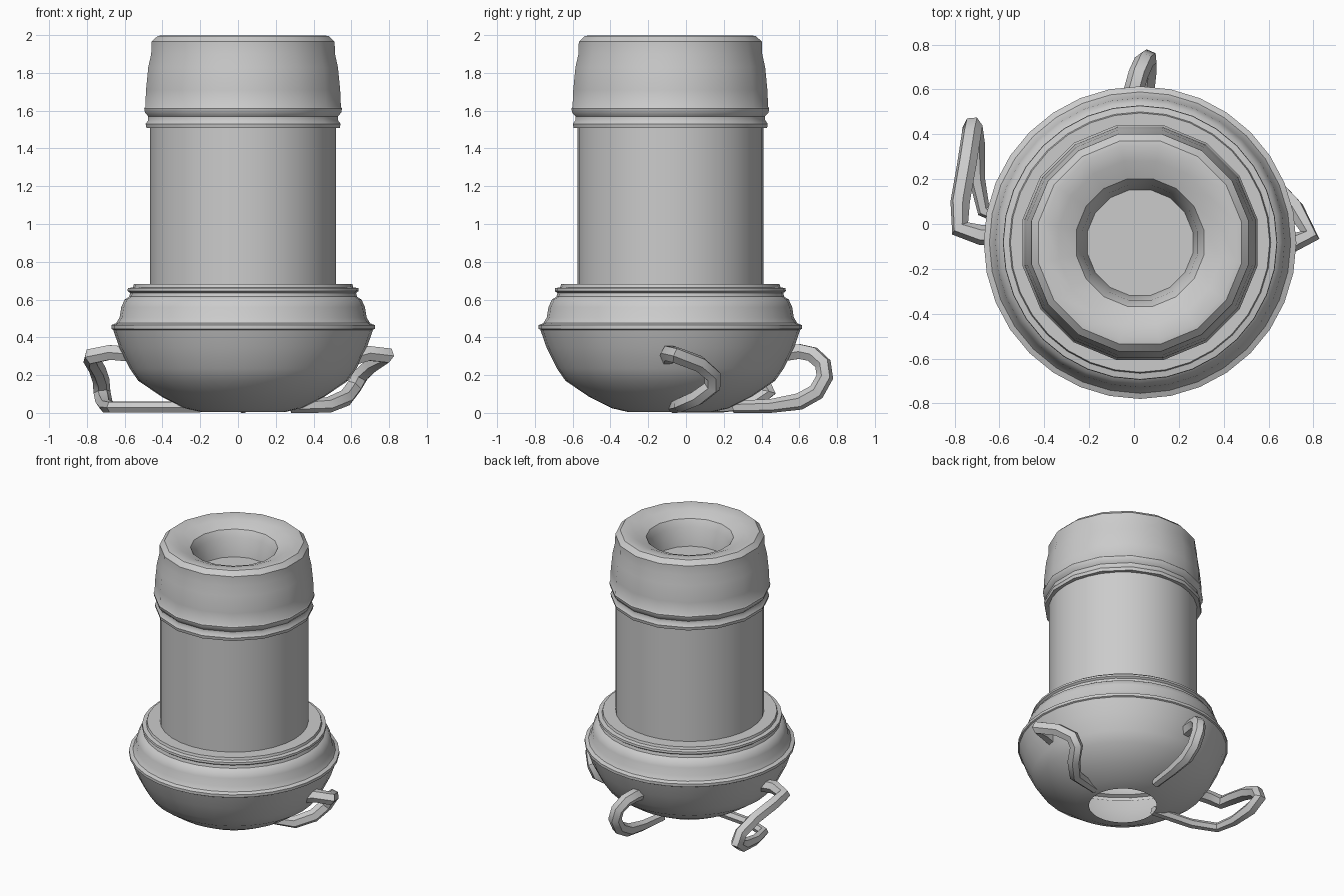
import bpy, bmesh, math
from math import radians

if "Cube" in bpy.data.objects:
    bpy.data.objects.remove(bpy.data.objects["Cube"])

CX, CY = 0.027, -0.083   # vertical axis of the vessel


def smooth(obj, angle):
    bpy.ops.object.select_all(action='DESELECT')
    obj.select_set(True)
    bpy.context.view_layer.objects.active = obj
    bpy.ops.object.shade_smooth_by_angle(angle=radians(angle))


def lathe(name, profile, sides, cap_end=False, phase=0.0):
    """Revolve (radius, z) points around the vessel axis."""
    bm = bmesh.new()
    step = 2 * math.pi / sides
    rings = []
    for r, z in profile:
        rings.append([bm.verts.new((r * math.cos(step * (i + phase)),
                                    r * math.sin(step * (i + phase)), z))
                      for i in range(sides)])
    for a, b in zip(rings, rings[1:]):
        for i in range(sides):
            j = (i + 1) % sides
            bm.faces.new((a[i], a[j], b[j], b[i]))
    if cap_end:
        bm.faces.new(rings[-1])
    mesh = bpy.data.meshes.new(name)
    bm.to_mesh(mesh)
    bm.free()
    obj = bpy.data.objects.new(name, mesh)
    obj.location = (CX, CY, 0)
    bpy.context.collection.objects.link(obj)
    smooth(obj, 35)
    return obj


def tendril(name, points, radius=0.045):
    """Six-sided tube following a short path, thinner where it lies on the ground."""
    curve = bpy.data.curves.new(name + "_path", 'CURVE')
    curve.dimensions = '3D'
    curve.bevel_depth = radius
    curve.bevel_resolution = 1
    curve.use_fill_caps = True
    spline = curve.splines.new('POLY')
    spline.points.add(len(points) - 1)
    for p, co in zip(spline.points, points):
        p.co = (*co, 1)
        p.radius = min(1.0, co[2] / radius)
    obj = bpy.data.objects.new(name, curve)
    bpy.context.collection.objects.link(obj)
    bpy.ops.object.select_all(action='DESELECT')
    obj.select_set(True)
    bpy.context.view_layer.objects.active = obj
    bpy.ops.object.convert(target='MESH')
    smooth(bpy.context.view_layer.objects.active, 40)


# Rounded open-bottomed bowl
lathe("bowl", [(0.225, 0.005), (0.31, 0.025), (0.43, 0.085), (0.555, 0.17),
               (0.60, 0.235), (0.655, 0.345), (0.688, 0.44)], 32)

# Stepped collar on top of the bowl
lathe("collar", [(0.688, 0.44), (0.697, 0.445), (0.697, 0.465), (0.672, 0.475),
                 (0.654, 0.505), (0.645, 0.56), (0.627, 0.60), (0.603, 0.615),
                 (0.598, 0.635), (0.612, 0.645), (0.61, 0.66), (0.583, 0.665),
                 (0.578, 0.682), (0.49, 0.682)], 32)

# Straight neck
lathe("neck", [(0.492, 0.68), (0.492, 1.515)], 32)

# Ribbed head with a sunken mouth and closed floor
lathe("head", [(0.49, 1.508), (0.522, 1.508), (0.526, 1.53), (0.512, 1.55),
               (0.512, 1.57), (0.53, 1.59), (0.534, 1.612), (0.528, 1.62),
               (0.524, 1.71), (0.512, 1.83), (0.496, 1.90), (0.494, 1.965),
               (0.462, 1.995), (0.44, 1.998), (0.37, 1.983), (0.29, 1.95),
               (0.262, 1.90), (0.24, 1.77)], 16, cap_end=True, phase=0.5)

# Three curling feet
tendril("back_foot", [(0.0, 0.50, 0.31), (0.0, 0.60, 0.325), (0.02, 0.67, 0.31),
                      (0.045, 0.725, 0.26), (0.06, 0.735, 0.19), (0.06, 0.69, 0.11),
                      (0.05, 0.60, 0.06), (0.04, 0.45, 0.037), (0.02, 0.25, 0.032)])
tendril("left_foot", [(-0.56, -0.05, 0.31), (-0.68, -0.05, 0.32), (-0.775, -0.02, 0.30),
                      (-0.775, 0.10, 0.28), (-0.745, 0.27, 0.23), (-0.725, 0.40, 0.17),
                      (-0.72, 0.435, 0.11), (-0.71, 0.36, 0.06), (-0.70, 0.20, 0.036),
                      (-0.67, 0.06, 0.032), (-0.50, -0.01, 0.032), (-0.20, -0.04, 0.032)])
tendril("right_foot", [(0.57, -0.10, 0.28), (0.69, -0.09, 0.315), (0.785, -0.05, 0.305),
                       (0.715, 0.07, 0.26), (0.65, 0.14, 0.20), (0.615, 0.14, 0.14),
                       (0.57, 0.06, 0.08), (0.48, -0.03, 0.042), (0.28, -0.07, 0.032)])
